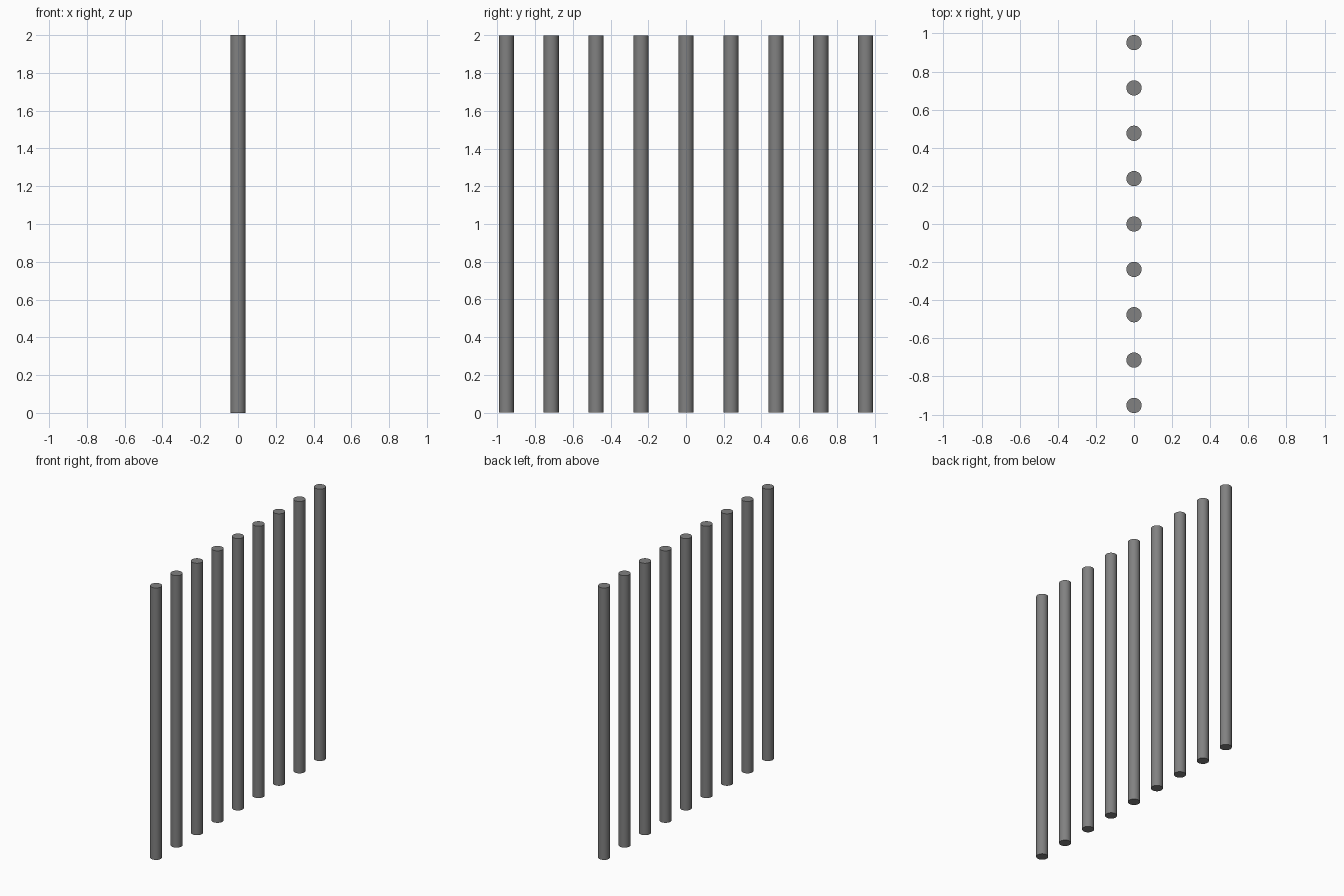
import bpy
import math

if "Cube" in bpy.data.objects:
    bpy.data.objects.remove(bpy.data.objects["Cube"])

COUNT = 9
SPACING = 0.238
RADIUS = 0.04
HEIGHT = 2.0

# Dark grey metal
metal = bpy.data.materials.new("dark_metal")
metal.diffuse_color = (0.22, 0.22, 0.22, 1)
metal.use_nodes = True
metal.node_tree.nodes["Principled BSDF"].inputs["Base Color"].default_value = metal.diffuse_color

# Row of upright round bars along y
for i in range(COUNT):
    y = (i - (COUNT - 1) / 2) * SPACING
    bpy.ops.mesh.primitive_cylinder_add(
        vertices=32, radius=RADIUS, depth=HEIGHT, location=(0, y, HEIGHT / 2))
    bar = bpy.context.object
    bar.name = f"bar_{i + 1}"
    bar.data.materials.append(metal)
    bpy.ops.object.shade_smooth_by_angle(angle=math.radians(30))
